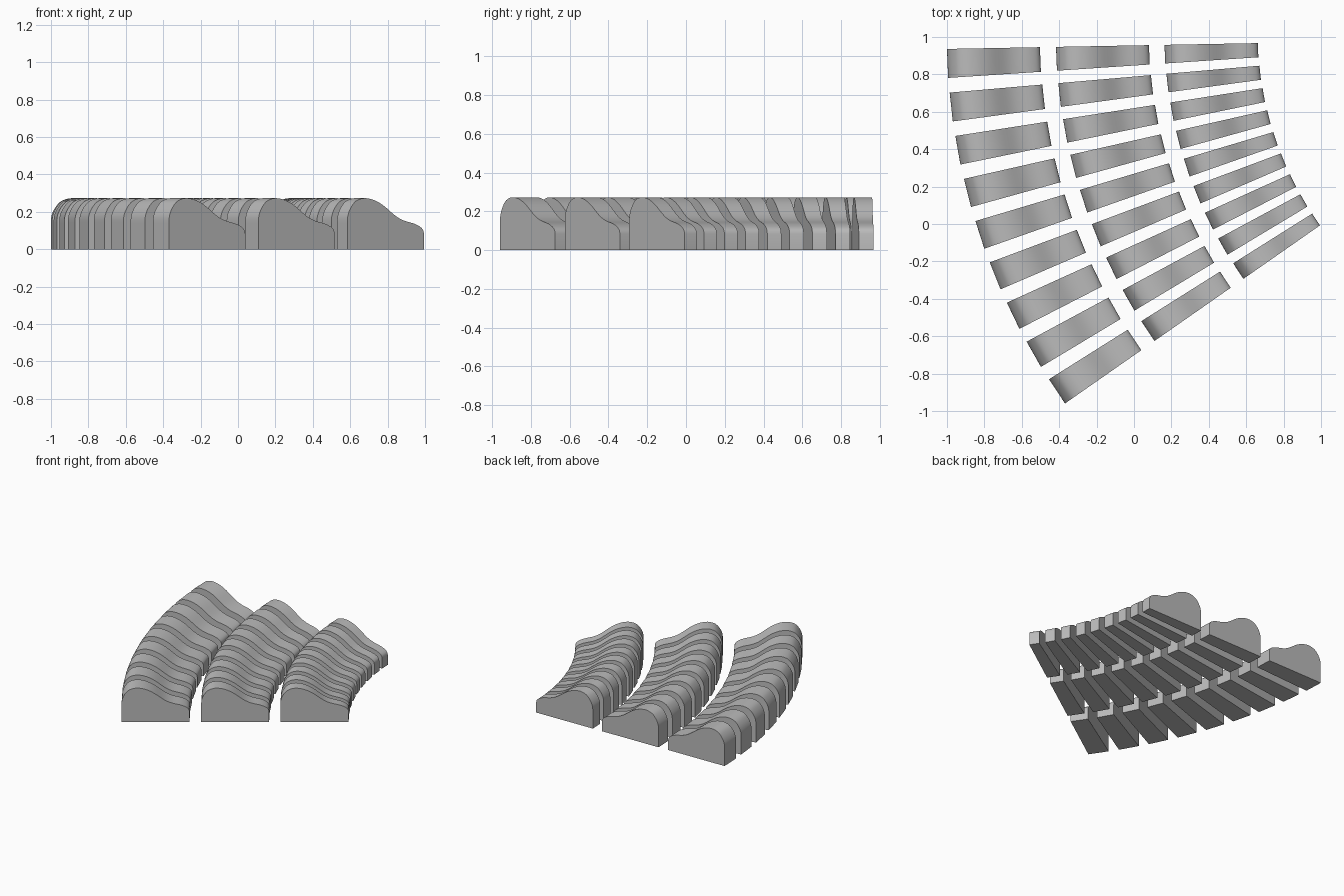
import bpy, bmesh, math
from mathutils import Vector

old = bpy.data.objects.get("Cube")
if old:
    bpy.data.objects.remove(old, do_unlink=True)

# Single grey finish
grey = bpy.data.materials.new("plain_grey")
grey.use_nodes = True
colour = (0.5, 0.5, 0.5, 1)
grey.diffuse_color = colour
grey.node_tree.nodes["Principled BSDF"].inputs["Base Color"].default_value = colour

PIVOT = Vector((2.444, 1.033, 0))   # centre of the fan
STEP = math.radians(3.89)           # turn between rows
ROWS = 9

# Hump outline: (fraction of length from outer end, height)
CURVE = [(0, .10), (0, .155), (.013, .19), (.05, .226), (.11, .257), (.2, .272),
         (.29, .270), (.38, .257), (.48, .231), (.63, .178), (.74, .153),
         (.87, .137), (.95, .12), (.988, .103), (1, .085)]


def smooth_curve(points, cuts=4):
    """Catmull-Rom curve through the points."""
    p = [Vector(q) for q in points]
    p = [p[0]] + p + [p[-1]]
    out = []
    for a, b, c, d in zip(p, p[1:], p[2:], p[3:]):
        for i in range(cuts):
            t = i / cuts
            out.append(b + ((c - a) * t + (2*a - 5*b + 4*c - d) * t**2
                            + (3*b - a - 3*c + d) * t**3) / 2)
    return out + [p[-1]]


PROFILE = [Vector((0, 0))] + smooth_curve(CURVE) + [Vector((1, 0))]


def back_y(x):
    return .936 + .0187 * (x + 1)


def front_y(x):
    return .781 + .0665 * (x + 1)


def wedge_mesh(name, x0, x1):
    """Tapered block with the hump outline on its front and back faces."""
    bm = bmesh.new()
    back, front = [], []
    for s, z in PROFILE:
        x = x0 + (x1 - x0) * min(max(s, 0), 1)
        yb, yf = back_y(x), front_y(x)
        back.append(bm.verts.new(Vector((x, yb, z)) - PIVOT))
        front.append(bm.verts.new(Vector((x + .04 * (yb - yf), yf, z)) - PIVOT))
    bm.faces.new(back)
    bm.faces.new(front)
    n = len(back)
    for i in range(n):
        j = (i + 1) % n
        bm.faces.new((back[i], back[j], front[j], front[i]))
    bmesh.ops.remove_doubles(bm, verts=bm.verts, dist=1e-5)
    bmesh.ops.recalc_face_normals(bm, faces=bm.faces)
    mesh = bpy.data.meshes.new(name)
    bm.to_mesh(mesh)
    bm.free()
    mesh.materials.append(grey)
    mesh.shade_smooth()
    mesh.set_sharp_from_angle(angle=math.radians(35))
    return mesh


# Three columns of blocks, fanned about the pivot
columns = {"outer": (-1, -.503), "middle": (-.417, .08), "inner": (.163, .662)}
for column, (x0, x1) in columns.items():
    mesh = wedge_mesh(column + "_block", x0, x1)
    for row in range(ROWS):
        block = bpy.data.objects.new(f"{column}_block_{row + 1}", mesh)
        block.location = PIVOT
        block.rotation_euler.z = row * STEP
        bpy.context.collection.objects.link(block)
